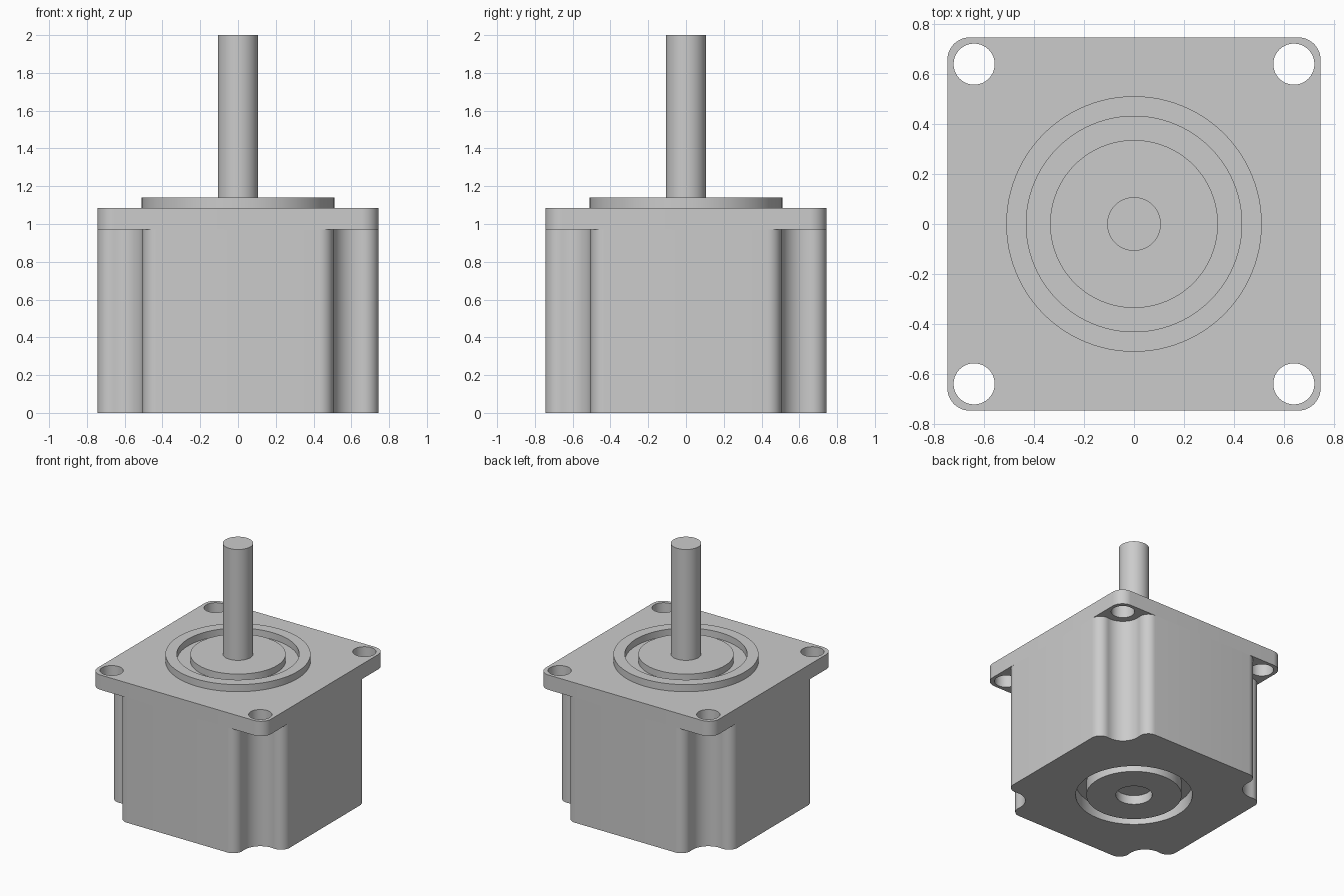
import bpy, bmesh
from math import cos, sin, pi, radians, atan2, hypot
from mathutils import Vector

cube = bpy.data.objects.get("Cube")
if cube:
    bpy.data.objects.remove(cube, do_unlink=True)

# Single grey metal
metal = bpy.data.materials.new("grey metal")
metal.use_nodes = True
metal.diffuse_color = (0.6, 0.6, 0.6, 1)
metal.node_tree.nodes["Principled BSDF"].inputs["Base Color"].default_value = (0.6, 0.6, 0.6, 1)

HALF = 0.745       # half width of the square housing
HOLE = 0.638       # bolt hole offset
GROOVE_R = 0.41    # rear groove outer radius


def finish(bm, name):
    bmesh.ops.recalc_face_normals(bm, faces=bm.faces)
    mesh = bpy.data.meshes.new(name)
    bm.to_mesh(mesh)
    bm.free()
    mesh.materials.append(metal)
    obj = bpy.data.objects.new(name, mesh)
    bpy.context.collection.objects.link(obj)
    bpy.ops.object.select_all(action='DESELECT')
    obj.select_set(True)
    bpy.context.view_layer.objects.active = obj
    bpy.ops.object.shade_smooth_by_angle(angle=radians(30))
    return obj


def arc(cx, cy, r, a0, a1, steps):
    angles = [a0 + (a1 - a0) * i / steps for i in range(steps + 1)]
    return [(cx + r * cos(a), cy + r * sin(a)) for a in angles]


def circle(cx, cy, r, steps=64):
    return arc(cx, cy, r, 0, 2 * pi, steps)[:-1]


def four_corners(corner):
    """Repeat one corner outline around the square."""
    points = []
    for _ in range(4):
        points += corner
        corner = [(-y, x) for x, y in corner]
    return points


def prism(name, loops, z0, z1):
    """Extrude an outline; further loops become holes."""
    bm = bmesh.new()
    edges = []
    for loop in loops:
        verts = [bm.verts.new((x, y, z0)) for x, y in loop]
        edges += [bm.edges.new((v, verts[i - 1])) for i, v in enumerate(verts)]
    bmesh.ops.triangle_fill(bm, edges=edges, use_beauty=True, use_dissolve=False)
    extruded = bmesh.ops.extrude_face_region(bm, geom=bm.faces[:], use_keep_orig=True)
    top = [g for g in extruded["geom"] if isinstance(g, bmesh.types.BMVert)]
    bmesh.ops.translate(bm, verts=top, vec=Vector((0, 0, z1 - z0)))
    return finish(bm, name)


def lathe(name, profile, steps=96):
    """Revolve an (r, z) profile around the vertical axis."""
    bm = bmesh.new()
    verts = [bm.verts.new((r, 0, z)) for r, z in profile]
    edges = [bm.edges.new(pair) for pair in zip(verts, verts[1:])]
    bmesh.ops.spin(bm, geom=verts + edges, cent=(0, 0, 0), axis=(0, 0, 1),
                   angle=2 * pi, steps=steps, use_merge=True)
    bmesh.ops.remove_doubles(bm, verts=bm.verts, dist=1e-5)
    return finish(bm, name)


# Housing: each corner is two rounded ribs with a scallop between them
fillet = 0.075
rib_near, rib_far = 0.43, HALF - fillet
dx, dy = HOLE - rib_far, HOLE - rib_near
scallop = hypot(dx, dy) - fillet
turn = atan2(dy, dx)
corner = arc(rib_far, rib_near, fillet, 0, turn, 10)
corner += arc(HOLE, HOLE, scallop, turn - pi, -pi / 2 - turn, 14)[1:-1]
corner += arc(rib_near, rib_far, fillet, pi / 2 - turn, pi / 2, 10)
prism("housing", [four_corners(corner), circle(0, 0, GROOVE_R, 96)], 0, 0.97)

# Mounting flange with four bolt holes
radius = 0.09
flange = four_corners(arc(HALF - radius, HALF - radius, radius, 0, pi / 2, 12))
holes = [circle(sx * HOLE, sy * HOLE, 0.082, 48) for sx in (-1, 1) for sy in (-1, 1)]
prism("mounting_flange", [flange] + holes, 0.97, 1.085)

# Rear hub: bearing disc, shallow centre hole and surrounding groove
lathe("rear_hub", [(0, 0.07), (0.128, 0.07), (0.128, 0), (0.335, 0), (0.335, 0.1),
                   (GROOVE_R, 0.1), (GROOVE_R, 0.15), (0, 0.15)])

# Front pilot: raised rim, groove and centre disc
lathe("front_pilot", [(0, 1.03), (0.51, 1.03), (0.51, 1.14), (0.43, 1.14), (0.43, 1.087),
                      (0.335, 1.087), (0.335, 1.14), (0, 1.14)])

# Output shaft
lathe("output_shaft", [(0, 1.1), (0.107, 1.1), (0.107, 2), (0, 2)], 64)
